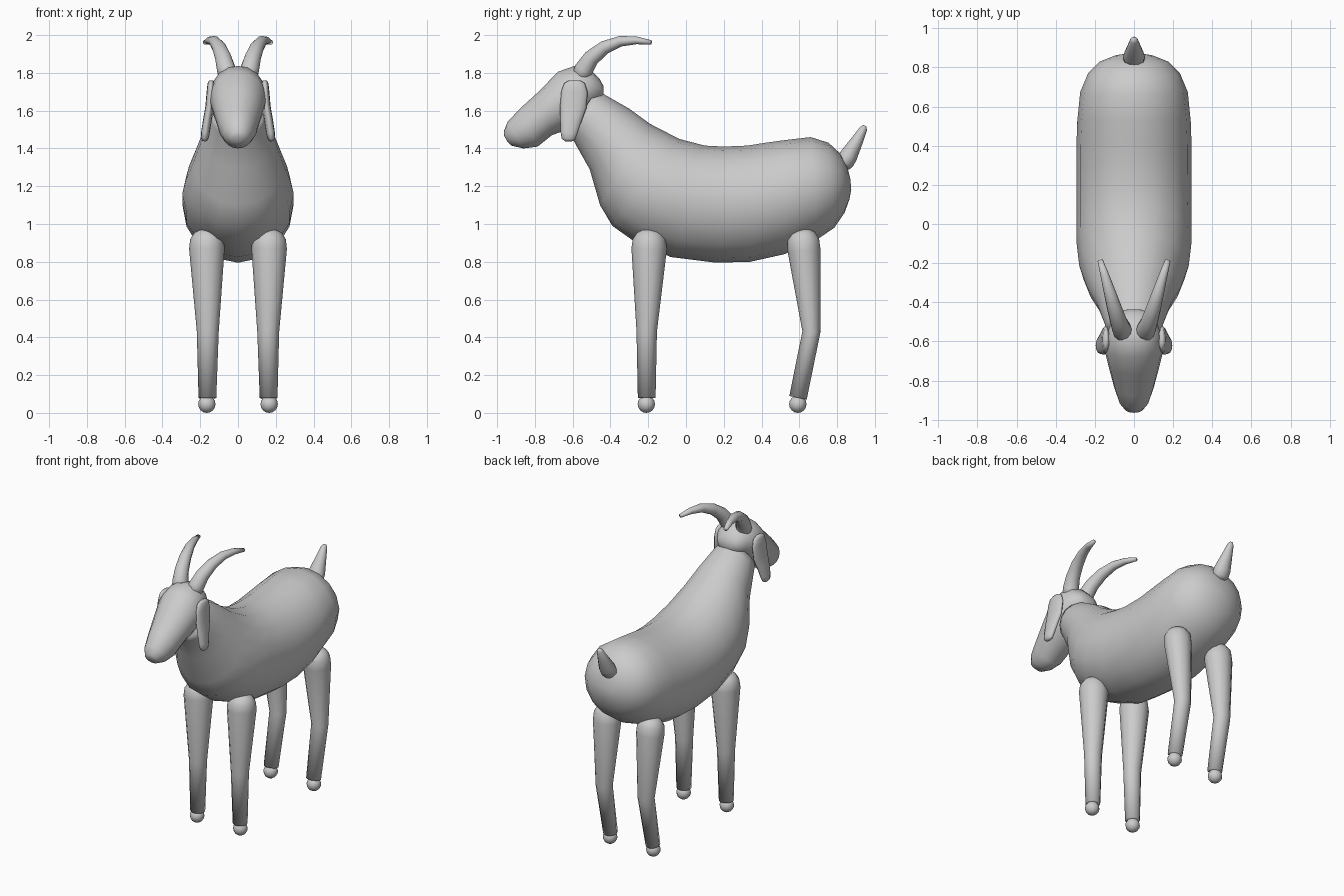
import bpy, bmesh, math
from mathutils import Vector

SIDES = 16


def skin(name, rings, n=SIDES):
    """Skin a closed surface over rings given as (centre, side axis, up axis)."""
    bm = bmesh.new()
    loops = []
    for c, u, v in rings:
        loops.append([bm.verts.new(c + u * math.cos(2 * math.pi * i / n) + v * math.sin(2 * math.pi * i / n))
                      for i in range(n)])
    for a, b in zip(loops, loops[1:]):
        for i in range(n):
            j = (i + 1) % n
            bm.faces.new((a[i], a[j], b[j], b[i]))
    bm.faces.new(loops[0])
    bm.faces.new(loops[-1])
    bmesh.ops.recalc_face_normals(bm, faces=bm.faces)
    me = bpy.data.meshes.new(name)
    bm.to_mesh(me)
    bm.free()
    ob = bpy.data.objects.new(name, me)
    bpy.context.collection.objects.link(ob)
    for p in me.polygons:
        p.use_smooth = True
    return ob


def profile_loft(name, sections):
    """Sections: (top y, top z, bottom y, bottom z, half width)."""
    rings = []
    for ty, tz, by, bz, w in sections:
        t, b = Vector((0, ty, tz)), Vector((0, by, bz))
        rings.append(((t + b) / 2, Vector((w, 0, 0)), (t - b) / 2))
    return skin(name, rings)


def tube(name, pts, side=1, n=12):
    """Points: (x, y, z, side radius, depth radius)."""
    P = [Vector((p[0] * side, p[1], p[2])) for p in pts]
    rings = []
    for i, p in enumerate(pts):
        t = (P[min(i + 1, len(P) - 1)] - P[max(i - 1, 0)]).normalized()
        u = Vector((1, 0, 0))
        u = (u - t * u.dot(t)).normalized()
        rings.append((P[i], u * p[3], t.cross(u) * p[4]))
    return skin(name, rings, n)


# Body and neck
profile_loft("body", [
    (-0.48, 1.70, -0.62, 1.48, 0.135),
    (-0.44, 1.69, -0.60, 1.45, 0.145),
    (-0.30, 1.61, -0.51, 1.29, 0.19),
    (-0.19, 1.53, -0.455, 1.10, 0.24),
    (-0.035, 1.45, -0.39, 0.99, 0.28),
    (0.10, 1.415, -0.27, 0.905, 0.295),
    (0.20, 1.41, -0.08, 0.825, 0.295),
    (0.325, 1.415, 0.16, 0.795, 0.295),
    (0.42, 1.43, 0.34, 0.80, 0.295),
    (0.53, 1.445, 0.52, 0.84, 0.29),
    (0.66, 1.46, 0.69, 0.915, 0.275),
    (0.755, 1.43, 0.785, 0.98, 0.235),
    (0.82, 1.37, 0.84, 1.06, 0.175),
    (0.855, 1.30, 0.865, 1.13, 0.10),
    (0.87, 1.24, 0.875, 1.18, 0.035)])

# Head
profile_loft("head", [
    (-0.437, 1.73, -0.437, 1.69, 0.03),
    (-0.455, 1.765, -0.445, 1.66, 0.075),
    (-0.51, 1.82, -0.49, 1.62, 0.115),
    (-0.59, 1.837, -0.55, 1.57, 0.142),
    (-0.68, 1.805, -0.63, 1.50, 0.148),
    (-0.77, 1.71, -0.71, 1.47, 0.127),
    (-0.88, 1.61, -0.785, 1.41, 0.102),
    (-0.945, 1.54, -0.86, 1.40, 0.078),
    (-0.965, 1.49, -0.925, 1.415, 0.047),
    (-0.962, 1.465, -0.945, 1.435, 0.018)])

# Tail
tube("tail", [(0, 0.83, 1.30, 0.035, 0.035), (0, 0.84, 1.325, 0.055, 0.048),
              (0, 0.86, 1.36, 0.055, 0.048), (0, 0.905, 1.44, 0.035, 0.033),
              (0, 0.94, 1.505, 0.02, 0.02), (0, 0.948, 1.52, 0.009, 0.009)])

for s, label in ((-1, "left"), (1, "right")):
    # Ears hanging beside the head
    tube("ear_" + label, [(0.142, -0.59, 1.76, 0.010, 0.03), (0.143, -0.59, 1.745, 0.018, 0.055),
                          (0.145, -0.59, 1.70, 0.021, 0.070), (0.150, -0.597, 1.62, 0.023, 0.070),
                          (0.162, -0.61, 1.55, 0.023, 0.057), (0.173, -0.62, 1.48, 0.023, 0.044),
                          (0.177, -0.622, 1.45, 0.019, 0.036), (0.178, -0.622, 1.438, 0.009, 0.018)], s)
    # Horns sweeping back
    tube("horn_" + label, [(0.052, -0.56, 1.77, 0.050, 0.050), (0.062, -0.54, 1.82, 0.050, 0.050),
                           (0.078, -0.50, 1.88, 0.044, 0.043), (0.100, -0.43, 1.935, 0.038, 0.036),
                           (0.125, -0.345, 1.968, 0.030, 0.028), (0.150, -0.26, 1.972, 0.022, 0.020),
                           (0.173, -0.185, 1.961, 0.014, 0.012)], s)
    # Front and back legs
    tube("front_leg_" + label, [(0.165, -0.195, 0.972, 0.030, 0.030), (0.165, -0.195, 0.955, 0.066, 0.064),
                                (0.165, -0.195, 0.92, 0.088, 0.087), (0.165, -0.195, 0.87, 0.094, 0.094),
                                (0.160, -0.208, 0.43, 0.058, 0.054), (0.162, -0.208, 0.08, 0.047, 0.047)], s)
    tube("back_leg_" + label, [(0.165, 0.615, 0.972, 0.030, 0.030), (0.165, 0.617, 0.955, 0.064, 0.062),
                               (0.165, 0.62, 0.92, 0.086, 0.084), (0.165, 0.625, 0.86, 0.090, 0.087),
                               (0.160, 0.664, 0.43, 0.056, 0.048), (0.162, 0.593, 0.08, 0.047, 0.047)], s)
    # Hooves
    for part, y in (("front", -0.21), ("back", 0.592)):
        bpy.ops.mesh.primitive_uv_sphere_add(segments=12, ring_count=8, radius=0.046, location=(0.165 * s, y, 0.046))
        bpy.context.object.name = part + "_hoof_" + label
        bpy.ops.object.shade_smooth()
